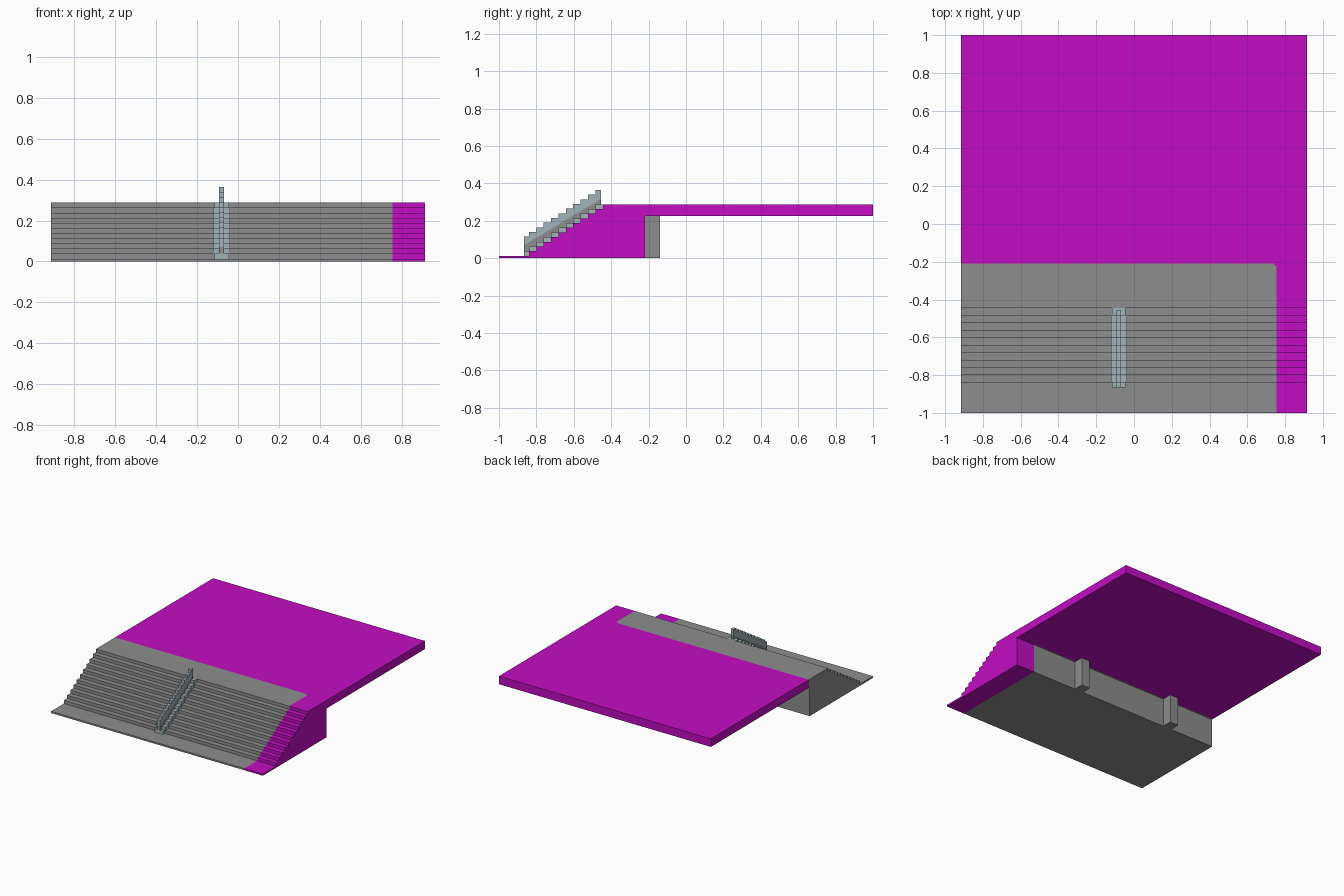
import bpy
import bmesh

cube = bpy.data.objects.get("Cube")
if cube:
    bpy.data.objects.remove(cube, do_unlink=True)


def material(name, r, g, b):
    m = bpy.data.materials.new(name)
    m.use_nodes = True
    m.diffuse_color = (r, g, b, 1)
    m.node_tree.nodes["Principled BSDF"].inputs["Base Color"].default_value = (r, g, b, 1)
    return m


GREY = material("concrete grey", 0.27, 0.27, 0.27)
MAGENTA = material("magenta", 0.54, 0.004, 0.54)
STEEL = material("pale blue steel", 0.36, 0.45, 0.49)

# Shared dimensions
RISE, TREAD, COUNT = 0.025, 0.0395, 11
LIP, STAIR_Y, TOP = 0.013, -0.84, 0.288
BLOCK_BACK, SLAB_BOTTOM = -0.218, 0.225
GREY_X, GREY_Y = 0.755, -0.208
RAIL_X, RAIL_FRONT, RAIL_BACK = -0.08, -0.865, -0.455


def stair_line(first, last, z, count):
    """Stepped (y, z) points climbing from first to last."""
    pts = [(first, z)]
    for i in range(count):
        y = STAIR_Y + i * TREAD
        pts += [(y, z + i * RISE), (y, z + (i + 1) * RISE)]
    return pts + [(last, z + count * RISE)]


def prism(name, profile, x0, x1, mats):
    """Extrude a (y, z) profile along x."""
    bm = bmesh.new()
    face = bm.faces.new([bm.verts.new((x0, y, z)) for y, z in profile])
    new = bmesh.ops.extrude_face_region(bm, geom=[face])["geom"]
    bmesh.ops.translate(bm, vec=(x1 - x0, 0, 0),
                        verts=[v for v in new if isinstance(v, bmesh.types.BMVert)])
    bmesh.ops.recalc_face_normals(bm, faces=bm.faces)
    me = bpy.data.meshes.new(name)
    bm.to_mesh(me)
    bm.free()
    for m in mats:
        me.materials.append(m)
    ob = bpy.data.objects.new(name, me)
    bpy.context.collection.objects.link(ob)
    return ob


# Staircase with the deck behind it, as one solid
profile = [(-1, 0)] + stair_line(-1, 1, LIP, COUNT) + [
    (1, SLAB_BOTTOM), (BLOCK_BACK, SLAB_BOTTOM), (BLOCK_BACK, 0)]
stairs = prism("stairs_and_deck", profile, -0.915, 0.915, [GREY, MAGENTA])

# Cut the colour borders, then colour by region
bm = bmesh.new()
bm.from_mesh(stairs.data)


def cut(geom, co, no):
    bmesh.ops.bisect_plane(bm, geom=geom, plane_co=co, plane_no=no)


cut(bm.verts[:] + bm.edges[:] + bm.faces[:], (GREY_X, 0, 0), (1, 0, 0))
cut(bm.verts[:] + bm.edges[:] + bm.faces[:], (0, GREY_Y, 0), (0, 1, 0))
for f in bm.faces:
    c = f.calc_center_median()
    if f.normal.z > 0.9 and c.z > TOP - 0.005 and c.x < GREY_X and c.y < GREY_Y:
        # clipped corner of the grey landing
        cut([f] + f.edges[:] + f.verts[:], (GREY_X - 0.018, GREY_Y, 0), (1, 1, 0))
        break
for f in bm.faces:
    c = f.calc_center_median()
    corner = (f.normal.z > 0.9 and c.z > TOP - 0.005
              and c.x + c.y > GREY_X + GREY_Y - 0.018)
    f.material_index = 1 if c.x > GREY_X or c.y > GREY_Y or corner else 0
bm.to_mesh(stairs.data)
bm.free()

# Two support pillars under the deck
for name, x in (("left_pillar", 0.335), ("right_pillar", -0.495)):
    prism(name, [(BLOCK_BACK, 0), (BLOCK_BACK, SLAB_BOTTOM), (-0.14, SLAB_BOTTOM), (-0.14, 0)],
          x - 0.037, x + 0.037, [GREY])

# Stepped kerb blocks at the foot of the handrail
for i in range(COUNT):
    y1 = STAIR_Y + i * TREAD
    y0 = RAIL_FRONT if i == 0 else y1 - TREAD
    z0 = LIP + i * RISE
    half = 0.036 if i in (0, COUNT - 1) else 0.042
    prism(f"rail_foot_{i + 1}", [(y0, z0), (y0, z0 + RISE), (y1, z0 + RISE), (y1, z0)],
          RAIL_X - half, RAIL_X + half, [STEEL])

# Handrail wall: grey lower band and stepped steel top
low, high = 0.058, 0.058 + (RAIL_BACK - RAIL_FRONT) * RISE / TREAD
foot = stair_line(RAIL_FRONT, RAIL_BACK, LIP + RISE, COUNT - 1)
prism("rail_panel", foot + [(RAIL_BACK, high), (RAIL_FRONT, low + 0.012)],
      RAIL_X - 0.012, RAIL_X + 0.012, [GREY])
cap = stair_line(RAIL_FRONT, RAIL_BACK, 0.115, COUNT - 1)
prism("rail_cap", cap + [(RAIL_BACK, high), (RAIL_FRONT, low + 0.012)],
      RAIL_X - 0.012, RAIL_X + 0.012, [STEEL])
